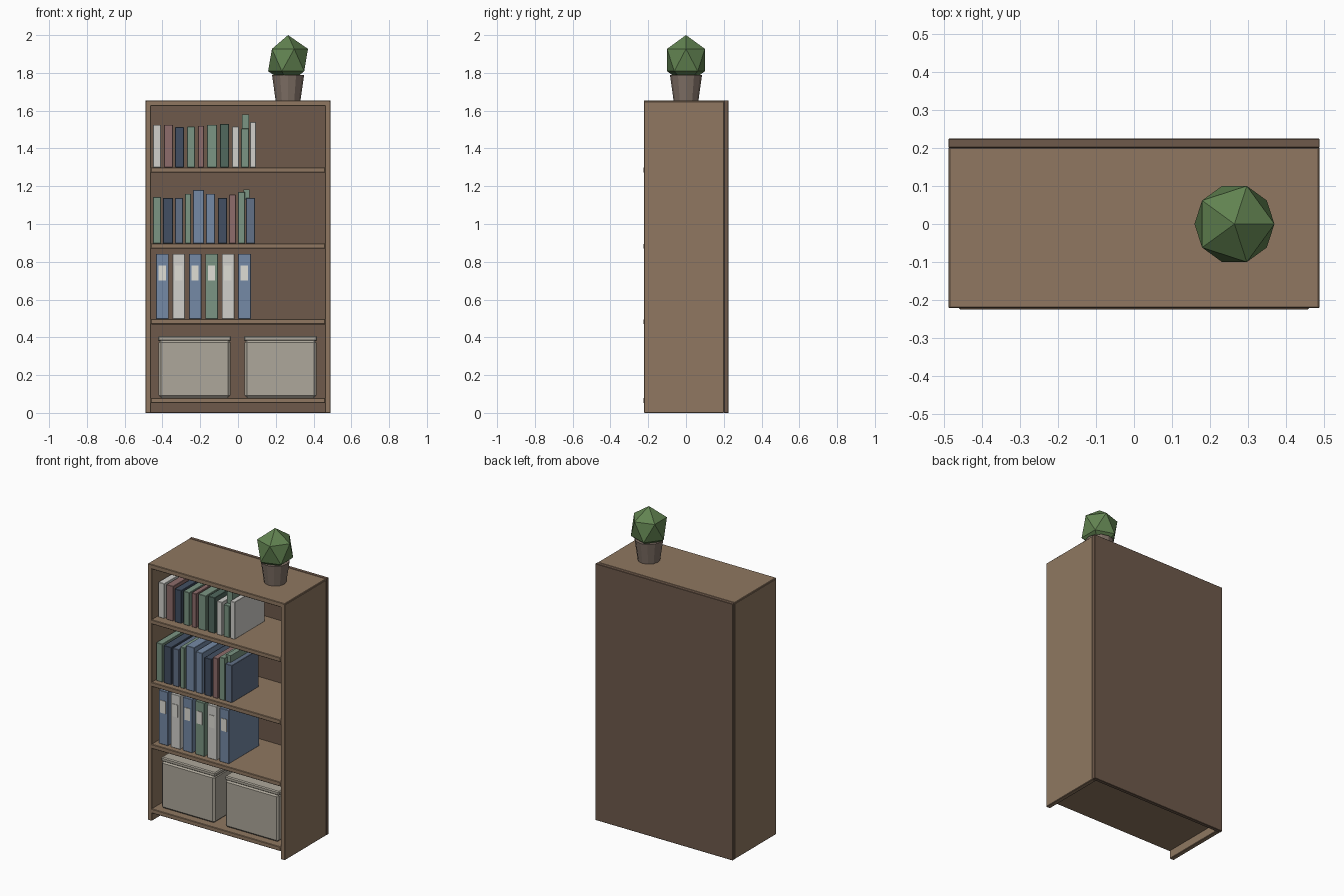
import bpy

if "Cube" in bpy.data.objects:
    bpy.data.objects.remove(bpy.data.objects["Cube"])


def mat(name, rgb):
    m = bpy.data.materials.new(name)
    m.diffuse_color = [(c / 255) ** 2.2 for c in rgb] + [1]
    m.use_nodes = True
    m.node_tree.nodes["Principled BSDF"].inputs["Base Color"].default_value = m.diffuse_color
    return m


M = {k: mat(k, c) for k, c in {
    "wood": (142, 119, 97), "dark_wood": (110, 90, 76),
    "cream": (208, 207, 202), "rose": (140, 108, 106), "navy": (68, 80, 98),
    "green": (122, 148, 130), "forest": (82, 104, 94), "slate": (98, 112, 134),
    "blue": (116, 136, 164), "label": (222, 220, 212), "linen": (172, 166, 153),
    "clay": (128, 113, 103), "leaf": (98, 130, 82)}.items()}


def box(name, x, y, z, m, bevel=0.0):
    """Box from (min, max) pairs on each axis."""
    bpy.ops.mesh.primitive_cube_add(size=1, location=[(a + b) / 2 for a, b in (x, y, z)])
    ob = bpy.context.object
    ob.name = name
    ob.scale = [b - a for a, b in (x, y, z)]
    bpy.ops.object.transform_apply(location=False, rotation=False, scale=True)
    ob.data.materials.append(M[m])
    if bevel:
        b = ob.modifiers.new("bevel", "BEVEL")
        b.width, b.segments = bevel, 1
    return ob


# Carcass
for side, x in (("left", (-0.49, -0.46)), ("right", (0.46, 0.49))):
    box(side + "_panel", x, (-0.222, 0.202), (0, 1.65), "wood", 0.003)
box("top_board", (-0.488, 0.488), (-0.222, 0.202), (1.625, 1.655), "wood", 0.003)
box("back_panel", (-0.49, 0.49), (0.201, 0.225), (0, 1.655), "dark_wood", 0.002)
for i, top in enumerate((0.08, 0.497, 0.897, 1.30)):
    box(f"shelf_{i + 1}", (-0.462, 0.462), (-0.225, 0.202), (top - 0.028, top), "wood", 0.003)

# Book rows: left edge, right edge, top, colour
upper = [(-.450, -.407, 1.525, "cream"), (-.392, -.344, 1.525, "rose"),
         (-.333, -.286, 1.513, "navy"), (-.270, -.228, 1.515, "green"),
         (-.212, -.180, 1.52, "rose"), (-.164, -.111, 1.525, "green"),
         (-.095, -.048, 1.53, "forest"), (-.032, .005, 1.515, "cream"),
         (.016, .058, 1.505, "green"), (.063, .095, 1.54, "cream")]
lower = [(-.450, -.407, 1.143, "green"), (-.397, -.344, 1.138, "navy"),
         (-.333, -.291, 1.138, "slate"), (-.280, -.249, 1.16, "green"),
         (-.238, -.180, 1.18, "blue"), (-.169, -.122, 1.16, "blue"),
         (-.106, -.058, 1.138, "navy"), (-.048, -.011, 1.155, "rose"),
         (0, .037, 1.17, "green"), (.042, .090, 1.138, "slate")]
for row, books, base, y in (("upper", upper, 1.30, (-.17, .135)),
                            ("lower", lower, 0.897, (-.19, .08))):
    for i, (a, b, top, m) in enumerate(books):
        box(f"{row}_book_{i + 1}", (a, b), y, (base, top), m, 0.002)
# Taller books set behind the row ends
box("upper_tall_book", (.020, .058), (-.14, .10), (1.50, 1.58), "green")
box("lower_tall_book", (.028, .060), (-.16, .06), (1.13, 1.182), "green")

# Binders with spine labels
for i, m in enumerate(("blue", "cream", "blue", "green", "cream", "blue")):
    x = -0.434 + i * 0.087
    box(f"binder_{i + 1}", (x, x + 0.067), (-.19, .12), (.497, .842), m, 0.002)
    box(f"binder_label_{i + 1}", (x + .013, x + .052), (-.193, -.185), (.70, .78), "label")

# Storage boxes with lids
for side, a, b in (("left", -.42, -.04), ("right", .035, .415)):
    box(side + "_storage_box", (a, b), (-.185, .13), (.08, .385), "linen", 0.012)
    box(side + "_storage_lid", (a - .004, b + .004), (-.18, .134), (.38, .407), "linen", 0.006)

# Potted plant
bpy.ops.mesh.primitive_cone_add(vertices=12, radius1=.066, radius2=.085, depth=.135,
                                location=(.265, 0, 1.7225))
pot = bpy.context.object
pot.name = "plant_pot"
pot.data.materials.append(M["clay"])
bpy.ops.mesh.primitive_ico_sphere_add(subdivisions=1, radius=.118, location=(.265, 0, 1.868))
leaf = bpy.context.object
leaf.name = "plant_foliage"
leaf.scale.z = .132 / .118
leaf.data.materials.append(M["leaf"])
